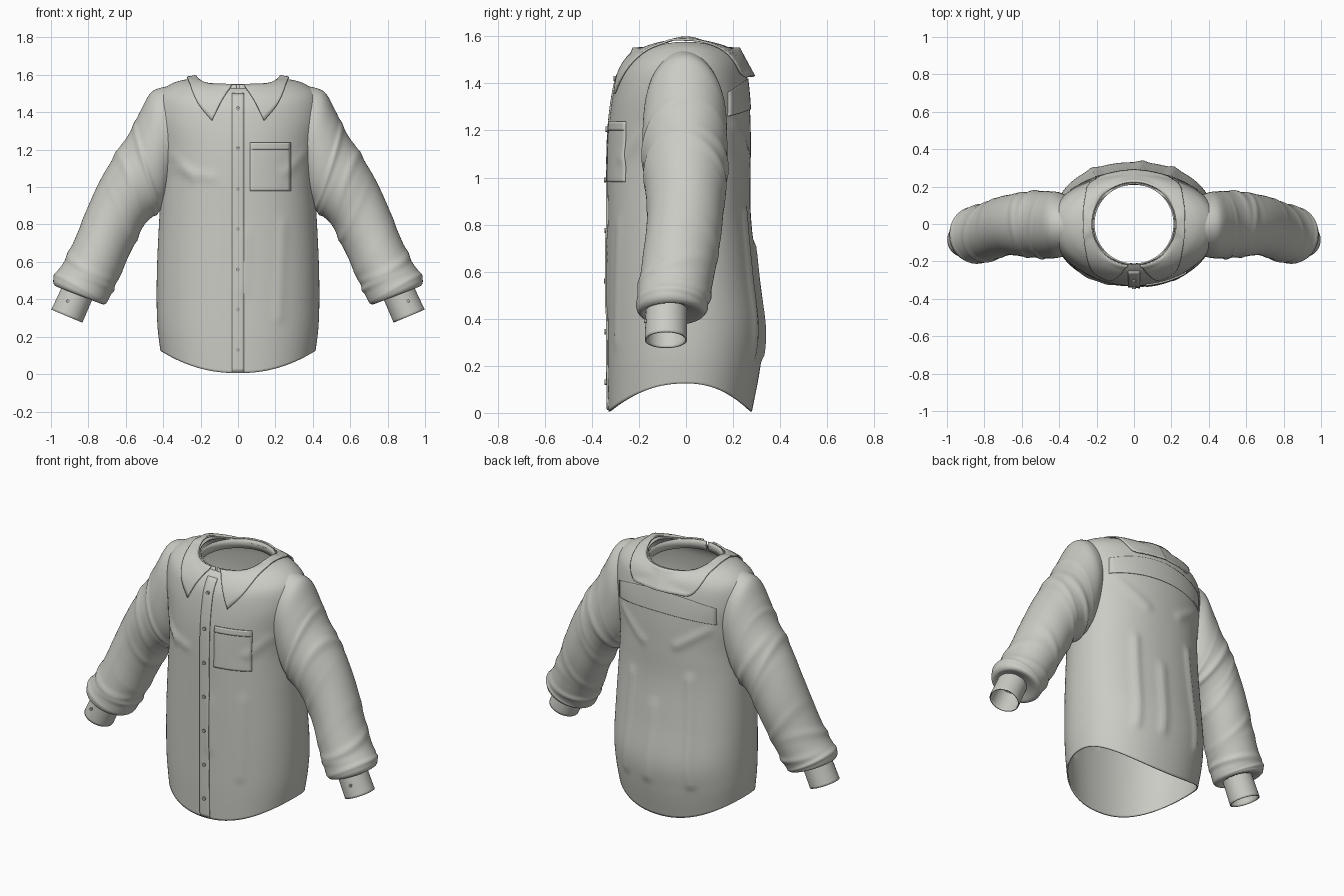
import bpy, bmesh, math
from mathutils import Vector
from mathutils.bvhtree import BVHTree

if "Cube" in bpy.data.objects:
    bpy.data.objects.remove(bpy.data.objects["Cube"])


def material(name, rgb):
    m = bpy.data.materials.new(name)
    m.use_nodes = True
    m.diffuse_color = (*rgb, 1)
    bsdf = m.node_tree.nodes["Principled BSDF"]
    bsdf.inputs["Base Color"].default_value = (*rgb, 1)
    bsdf.inputs["Roughness"].default_value = 0.8
    return m


FABRIC = material("warm grey fabric", (0.60, 0.60, 0.56))
BUTTON = material("button grey", (0.42, 0.42, 0.40))


def spline(keys, t):
    """Smooth interpolation through tuples, t from 0 to 1."""
    f = t * (len(keys) - 1)
    i = min(int(f), len(keys) - 2)
    f -= i
    p = [Vector(keys[max(0, min(len(keys) - 1, i + k))]) for k in (-1, 0, 1, 2)]
    return p[1] + 0.5 * f * (p[2] - p[0] + f * (2 * p[0] - 5 * p[1] + 4 * p[2] - p[3]
                             + f * (3 * (p[1] - p[2]) + p[3] - p[0])))


def sheet(name, rows, closed=False, thick=0.008, offset=-1, mirror=False):
    """Skin a grid of points and give it cloth thickness."""
    bm = bmesh.new()
    grid = [[bm.verts.new(p) for p in row] for row in rows]
    n = len(rows[0])
    for a, b in zip(grid, grid[1:]):
        for i in range(n if closed else n - 1):
            j = (i + 1) % n
            bm.faces.new((a[i], a[j], b[j], b[i]))
    bmesh.ops.recalc_face_normals(bm, faces=bm.faces)
    mesh = bpy.data.meshes.new(name)
    bm.to_mesh(mesh)
    bm.free()
    ob = bpy.data.objects.new(name, mesh)
    bpy.context.collection.objects.link(ob)
    mesh.materials.append(FABRIC)
    if thick:
        s = ob.modifiers.new("thickness", "SOLIDIFY")
        s.thickness, s.offset = thick, offset
    if mirror:
        ob.modifiers.new("mirror", "MIRROR")
    bpy.ops.object.select_all(action="DESELECT")
    ob.select_set(True)
    bpy.context.view_layer.objects.active = ob
    bpy.ops.object.shade_smooth_by_angle(angle=math.radians(40))
    return ob


def ridge(d, width):
    return math.exp(-(d / width) ** 2)


def turns(n):
    return [2 * math.pi * i / n for i in range(n)]


# Body: centre height, side height, half width, front depth, back depth
BODY = [(0.005, 0.125, 0.415, 0.33, 0.28), (0.19, 0.25, 0.43, 0.333, 0.315),
        (0.36, 0.40, 0.435, 0.333, 0.33), (0.60, 0.60, 0.432, 0.333, 0.30),
        (0.85, 0.85, 0.42, 0.333, 0.275), (1.05, 1.05, 0.41, 0.333, 0.275),
        (1.20, 1.22, 0.43, 0.328, 0.275), (1.32, 1.38, 0.45, 0.315, 0.27),
        (1.42, 1.49, 0.43, 0.295, 0.26), (1.48, 1.55, 0.36, 0.265, 0.25),
        (1.51, 1.575, 0.28, 0.24, 0.235), (1.53, 1.575, 0.22, 0.215, 0.215)]
# Creases: start x, z, end x, z, height, front (-1) or back (1)
CREASES = [(-0.34, 1.16, -0.24, 1.05, 0.012, -1), (-0.33, 1.10, -0.14, 1.05, 0.009, -1),
           (0.36, 1.18, 0.26, 1.08, 0.010, -1), (0.04, 0.75, 0.03, 0.45, 0.006, -1),
           (0.24, 0.80, 0.22, 0.30, 0.007, -1), (0.30, 1.22, 0.12, 1.08, 0.010, 1),
           (-0.30, 1.22, -0.12, 1.10, 0.010, 1), (0.20, 0.85, 0.22, 0.25, 0.014, 1),
           (-0.20, 0.90, -0.23, 0.25, 0.014, 1), (0.03, 0.70, 0.05, 0.25, 0.012, 1)]


def crease(x, z, side):
    total = 0
    for x0, z0, x1, z1, h, s in CREASES:
        if s == side:
            a, d = Vector((x0, z0)), Vector((x1 - x0, z1 - z0))
            t = max(0, min(1, (Vector((x, z)) - a).dot(d) / d.length_squared))
            total += h * ridge((Vector((x, z)) - a - d * t).length, 0.025)
    return total


rows = []
for k in range(91):
    zm, zs, w, front, back = spline(BODY, k / 90)
    row = []
    for a in turns(128):
        c, s = math.cos(a), math.sin(a)
        z = zm + (zs - zm) * c * c
        power = 0.92 + 0.08 * max(0, min(1, (z - 1.0) / 0.4))
        x = w * math.copysign(abs(c) ** power, c)
        side = 1 if s > 0 else -1
        depth = (back if s > 0 else front) * abs(s) ** power
        row.append((x, side * (depth + crease(x, z, side) * abs(s)), z))
    rows.append(row)
body = sheet("shirt_body", rows, closed=True)
surface = BVHTree.FromPolygons([v.co for v in body.data.vertices],
                               [p.vertices for p in body.data.polygons])


def on_body(x, z, side, lift):
    hit = surface.ray_cast(Vector((x, 2 * side, z)), Vector((0, -side, 0)))[0]
    return Vector((x, (hit.y if hit else 0.3 * side) + side * lift, z))


def patch(name, x0, x1, low, high, side=-1, lift=0.002, nx=12, nz=24):
    """Plate that follows the body; low and high are heights as functions of x."""
    rows = []
    for k in range(nz + 1):
        xs = [x0 + (x1 - x0) * i / nx for i in range(nx + 1)]
        rows.append([on_body(x, low(x) + (high(x) - low(x)) * k / nz, side, lift) for x in xs])
    return sheet(name, rows, thick=0.009, offset=0)


# Sewn-on panels
patch("button_placket", -0.033, 0.033, lambda x: 0.012, lambda x: 1.50, nx=4, nz=80)
patch("chest_pocket", 0.065, 0.28, lambda x: 0.98, lambda x: 1.235)
patch("pocket_hem", 0.065, 0.28, lambda x: 1.20, lambda x: 1.237, lift=0.004, nz=4)
patch("back_yoke", -0.34, 0.34, lambda x: 1.29 - 0.25 * x * x, lambda x: 1.42 - 0.5 * x * x,
      side=1, lift=0, nx=30)

# Sleeve: upper x, z, lower x, z, front y, back y
SLEEVE = [(0.37, 1.54, 0.34, 1.05, -0.17, 0.15), (0.46, 1.51, 0.35, 1.00, -0.18, 0.17),
          (0.52, 1.41, 0.38, 0.92, -0.185, 0.175), (0.58, 1.29, 0.43, 0.865, -0.18, 0.175),
          (0.67, 1.15, 0.50, 0.80, -0.175, 0.17), (0.74, 1.03, 0.545, 0.71, -0.165, 0.16),
          (0.80, 0.90, 0.585, 0.63, -0.17, 0.15), (0.86, 0.75, 0.62, 0.55, -0.185, 0.13),
          (0.925, 0.61, 0.665, 0.46, -0.20, 0.11), (0.985, 0.515, 0.70, 0.385, -0.21, 0.09),
          (0.975, 0.47, 0.73, 0.375, -0.19, 0.07), (0.93, 0.47, 0.78, 0.41, -0.16, 0.0)]
# Folds: place along the sleeve, height, width, slant
FOLDS = [(0.24, 0.05, 0.014, 0.015), (0.30, 0.05, 0.016, -0.02), (0.36, 0.045, 0.015, 0.025),
         (0.43, 0.03, 0.02, -0.02), (0.62, 0.03, 0.02, 0.03), (0.69, 0.05, 0.016, -0.03),
         (0.755, 0.06, 0.016, 0.02), (0.815, 0.05, 0.014, -0.02)]


def arm_ring(key, u, n):
    ux, uz, lx, lz, yf, yb = key
    ring = []
    for a in turns(n):
        r = 1
        for place, h, width, slant in FOLDS:
            reach = 0.55 + 0.45 * math.sin(a + place * 40)
            r += h * reach * ridge(u + slant * math.cos(a + place * 20) - place, width)
        c, s = r * math.cos(a), r * math.sin(a)
        ring.append(((ux + lx) / 2 + c * (ux - lx) / 2, (yf + yb) / 2 + s * (yb - yf) / 2,
                     (uz + lz) / 2 + c * (uz - lz) / 2))
    return ring


sheet("sleeves", [arm_ring(spline(SLEEVE, k / 130), k / 130, 64) for k in range(131)],
      closed=True, thick=0, mirror=True)

# Cuffs
CUFF = [(0.93, 0.49, 0.77, 0.42, -0.17, 0.005), (0.998, 0.345, 0.832, 0.275, -0.175, 0.005)]
sheet("cuffs", [arm_ring(spline(CUFF, k / 8), 2, 48) for k in range(9)],
      closed=True, thick=0.007, mirror=True)

# Collar band around the neck, open at the front
gap = 0.03
band = [-math.pi / 2 + gap + (2 * math.pi - 2 * gap) * i / 80 for i in range(81)]
sheet("collar_band", [[(r * math.cos(a), r * math.sin(a), z) for a in band]
                      for r, z in ((0.217, 1.49), (0.216, 1.52), (0.215, 1.548))], offset=0)

# Folded collar: outer edge from the front point to the centre back, with the
# angle around the neck where each point meets the fold
EDGE = [(0.14, -0.305, 1.355, 8), (0.215, -0.25, 1.45, 48), (0.265, -0.10, 1.57, 75),
        (0.27, 0, 1.585, 90), (0.265, 0.11, 1.56, 108), (0.21, 0.235, 1.44, 135),
        (0.11, 0.275, 1.43, 158), (0, 0.29, 1.43, 180)]
rows = []
for k in range(9):
    row = []
    for i in range(61):
        edge = spline(EDGE, i / 60)
        a = math.radians(edge.w)
        top = Vector((0.225 * math.sin(a), -0.225 * math.cos(a),
                      1.55 + 0.045 * math.sin(a) ** 8))
        p = top.lerp(edge.xyz, k / 8)
        if k:
            spot, normal = surface.find_nearest(p)[:2]
            if (p - spot).dot(normal) < 0.008:
                p = spot + normal * 0.008
        row.append(p)
    rows.append(row)
sheet("folded_collar", rows, thick=0.009, offset=0, mirror=True)


# Buttons
def button(name, at, radius=0.011):
    bpy.ops.mesh.primitive_cylinder_add(vertices=16, radius=radius, depth=0.01,
                                        location=at, rotation=(math.pi / 2, 0, 0))
    ob = bpy.context.object
    ob.name = name
    ob.data.materials.append(BUTTON)


for k in range(7):
    button("front_button", on_body(0, 0.13 + 0.215 * k, -1, 0.009))
for x in (-0.91, 0.91):
    button("cuff_button", (x, -0.173, 0.39), 0.009)
